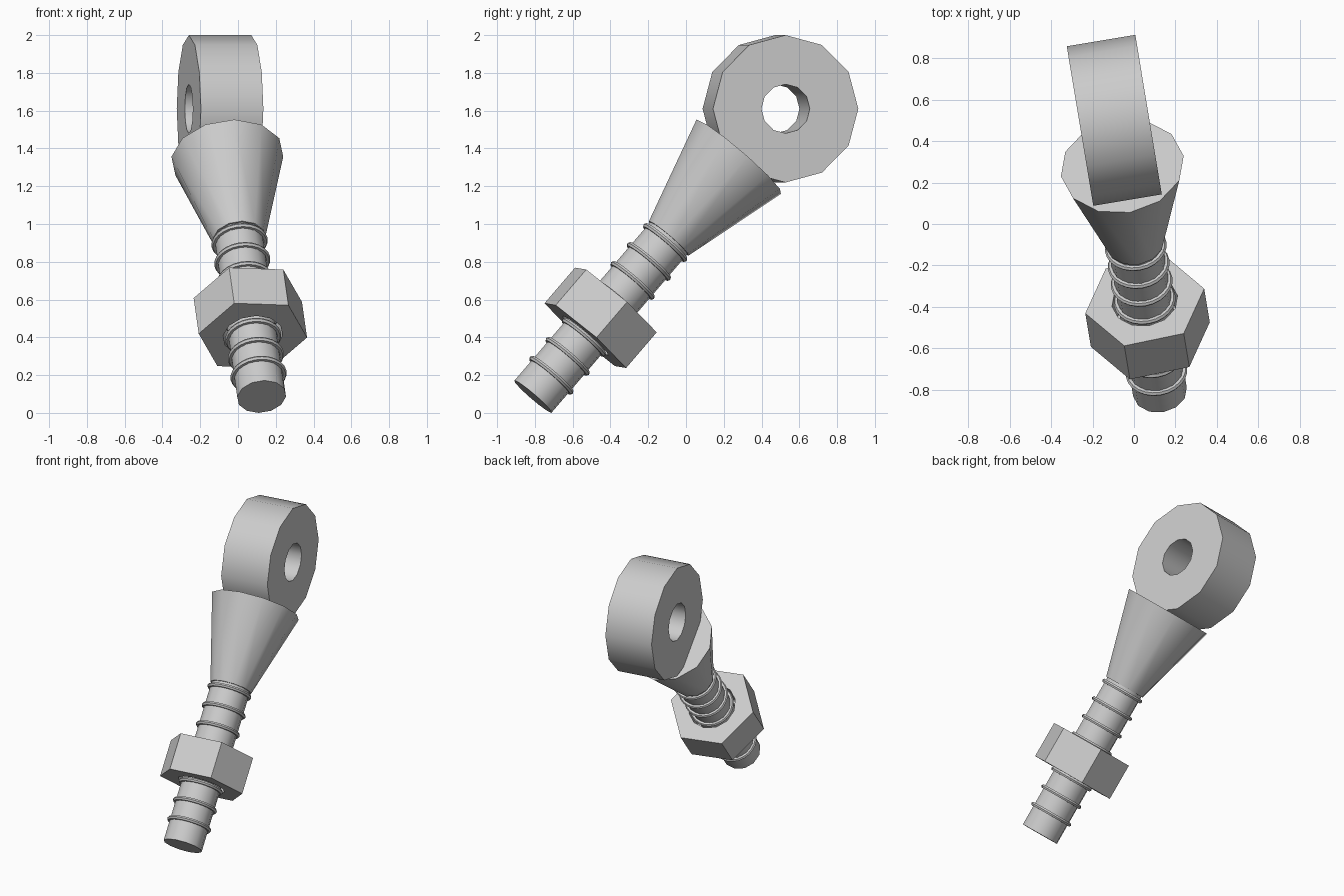
import bpy, bmesh
from math import radians, pi
from mathutils import Matrix, Vector

cube = bpy.data.objects.get("Cube")
if cube:
    bpy.data.objects.remove(cube)

steel = bpy.data.materials.new("grey steel")
steel.use_nodes = True
GREY = (0.6, 0.6, 0.6, 1)
steel.diffuse_color = GREY
steel.node_tree.nodes["Principled BSDF"].inputs["Base Color"].default_value = GREY

# Tilted bolt frame: local z runs along the shank, starting at its tip
YAW = Matrix.Rotation(radians(9.46), 4, 'Z')
BOLT = Matrix.Translation((0.125, -0.81, 0.086)) @ YAW @ Matrix.Rotation(radians(-41), 4, 'X')
# Eye frame: local z runs along the eye's hole
EYE = Matrix.Translation((-0.095, 0.5, 1.61)) @ YAW @ Matrix.Rotation(pi / 2, 4, 'Y')


def finish(name, bm, matrix):
    bmesh.ops.recalc_face_normals(bm, faces=bm.faces)
    mesh = bpy.data.meshes.new(name)
    bm.to_mesh(mesh)
    bm.free()
    mesh.transform(matrix)
    mesh.materials.append(steel)
    ob = bpy.data.objects.new(name, mesh)
    bpy.context.collection.objects.link(ob)
    bpy.ops.object.select_all(action='DESELECT')
    ob.select_set(True)
    bpy.context.view_layer.objects.active = ob
    bpy.ops.object.shade_smooth_by_angle(angle=radians(35))
    return ob


def frustum(name, r1, r2, start, end, sides=12):
    bm = bmesh.new()
    bmesh.ops.create_cone(bm, cap_ends=True, segments=sides, radius1=r1, radius2=r2,
                          depth=end - start,
                          matrix=Matrix.Translation((0, 0, (start + end) / 2)))
    return finish(name, bm, BOLT)


def holed_prism(name, radius, sides, hole, thickness, matrix, turn=0):
    """Polygon plate with a twelve-sided hole, centred on local z = 0."""
    bm = bmesh.new()
    base = Matrix.Translation((0, 0, -thickness / 2))
    bmesh.ops.create_circle(bm, segments=sides, radius=radius,
                            matrix=base @ Matrix.Rotation(turn, 4, 'Z'))
    bmesh.ops.create_circle(bm, segments=12, radius=hole, matrix=base)
    bmesh.ops.triangle_fill(bm, edges=bm.edges[:], use_beauty=True)
    out = bmesh.ops.extrude_face_region(bm, geom=bm.faces[:], use_keep_orig=True)
    moved = [v for v in out["geom"] if isinstance(v, bmesh.types.BMVert)]
    bmesh.ops.translate(bm, verts=moved, vec=(0, 0, thickness))
    return finish(name, bm, matrix)


def thread_ridge(name, height, major=0.136, minor=0.014, sides=24, section=6):
    """Thin ring around the shank."""
    bm = bmesh.new()
    loop = []
    for i in range(section):
        p = Matrix.Rotation(2 * pi * i / section, 3, 'Y') @ Vector((minor, 0, 0))
        loop.append(bm.verts.new(p + Vector((major, 0, height))))
    edges = [bm.edges.new((loop[i - 1], loop[i])) for i in range(section)]
    bmesh.ops.spin(bm, geom=loop + edges, axis=(0, 0, 1), cent=(0, 0, 0),
                   angle=2 * pi, steps=sides)
    bmesh.ops.remove_doubles(bm, verts=bm.verts, dist=0.0005)
    return finish(name, bm, BOLT)


# Shank and flared neck
frustum("shank", 0.131, 0.131, 0, 1.13)
frustum("flared_neck", 0.14, 0.3, 1.11, 1.683)

# Evenly spaced thread ridges
for k in range(8):
    thread_ridge(f"thread_ridge_{k + 1}", 0.15 + 0.133 * k)

# Hexagonal nut, loose around the shank
holed_prism("hex_nut", 0.293, 6, 0.16, 0.25,
            BOLT @ Matrix.Translation((0, 0, 0.553)), turn=radians(-27))

# Eye at the head
holed_prism("eye_ring", 0.39, 12, 0.13, 0.335, EYE)
